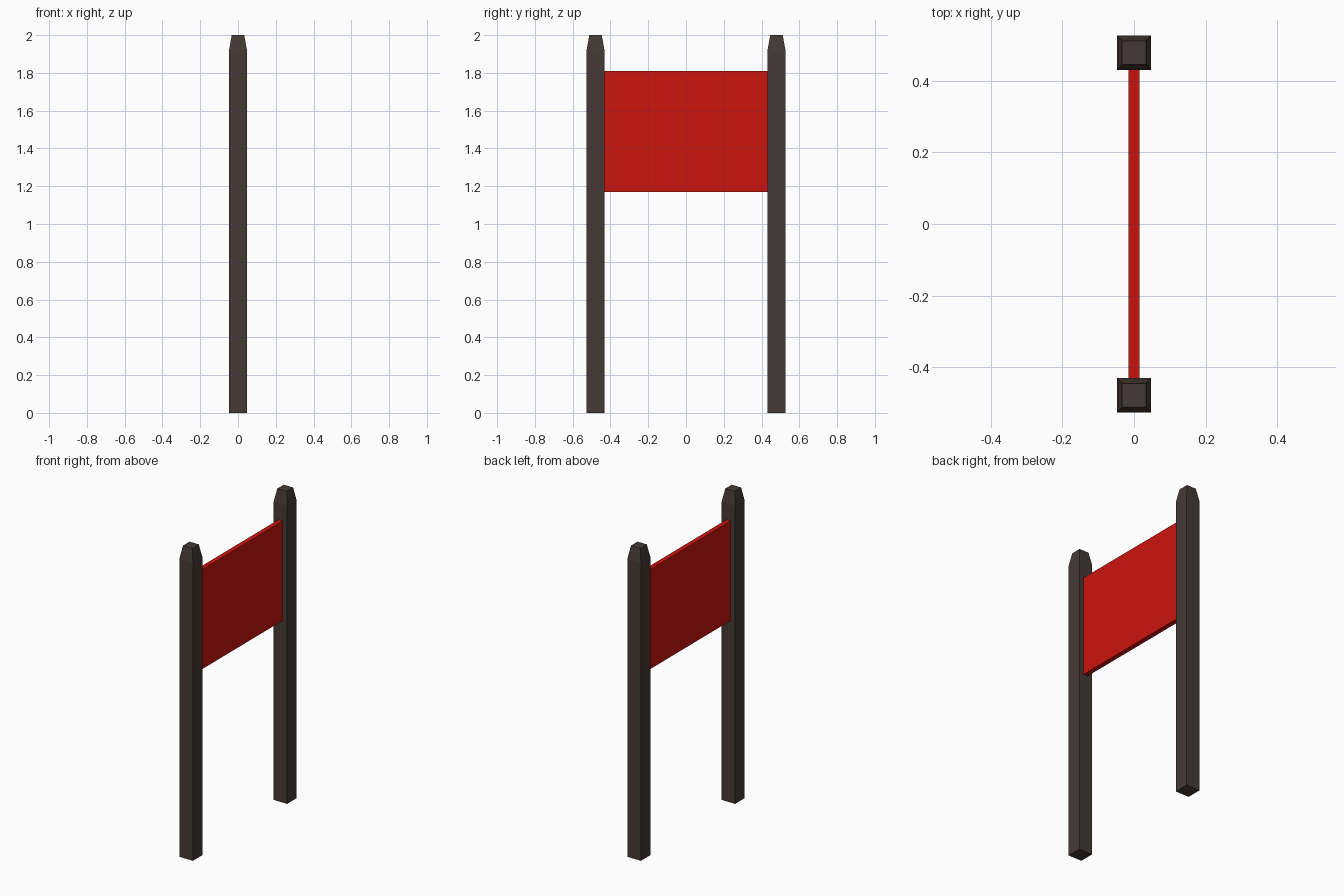
import bpy, bmesh

if "Cube" in bpy.data.objects:
    bpy.data.objects.remove(bpy.data.objects["Cube"])


def material(name, rgb):
    m = bpy.data.materials.new(name)
    m.diffuse_color = (*rgb, 1.0)
    m.use_nodes = True
    m.node_tree.nodes["Principled BSDF"].inputs["Base Color"].default_value = m.diffuse_color
    return m


def loft(name, sections, y, mat):
    """Closed prism through stacked rectangles (half_x, half_y, z)."""
    bm = bmesh.new()
    rings = [[bm.verts.new((sx * hx, sy * hy, z))
              for sx, sy in ((-1, -1), (1, -1), (1, 1), (-1, 1))]
             for hx, hy, z in sections]
    bm.faces.new(rings[0][::-1])
    bm.faces.new(rings[-1])
    for a, b in zip(rings, rings[1:]):
        for i in range(4):
            j = (i + 1) % 4
            bm.faces.new((a[i], a[j], b[j], b[i]))
    mesh = bpy.data.meshes.new(name)
    bm.to_mesh(mesh)
    bm.free()
    mesh.materials.append(mat)
    ob = bpy.data.objects.new(name, mesh)
    ob.location.y = y
    bpy.context.collection.objects.link(ob)
    return ob


wood = material("dark_wood", (0.06, 0.042, 0.034))
red = material("red_paint", (0.6, 0.007, 0.004))

# Square posts with tapered tops
post = [(0.048, 0.048, 0), (0.048, 0.048, 1.917), (0.033, 0.033, 2.0)]
for name, side in (("front_post", -1), ("back_post", 1)):
    loft(name, post, side * 0.479, wood)

# Sign board spanning between the posts
loft("sign_board", [(0.0155, 0.431, 1.17), (0.0155, 0.431, 1.81)], 0, red)
